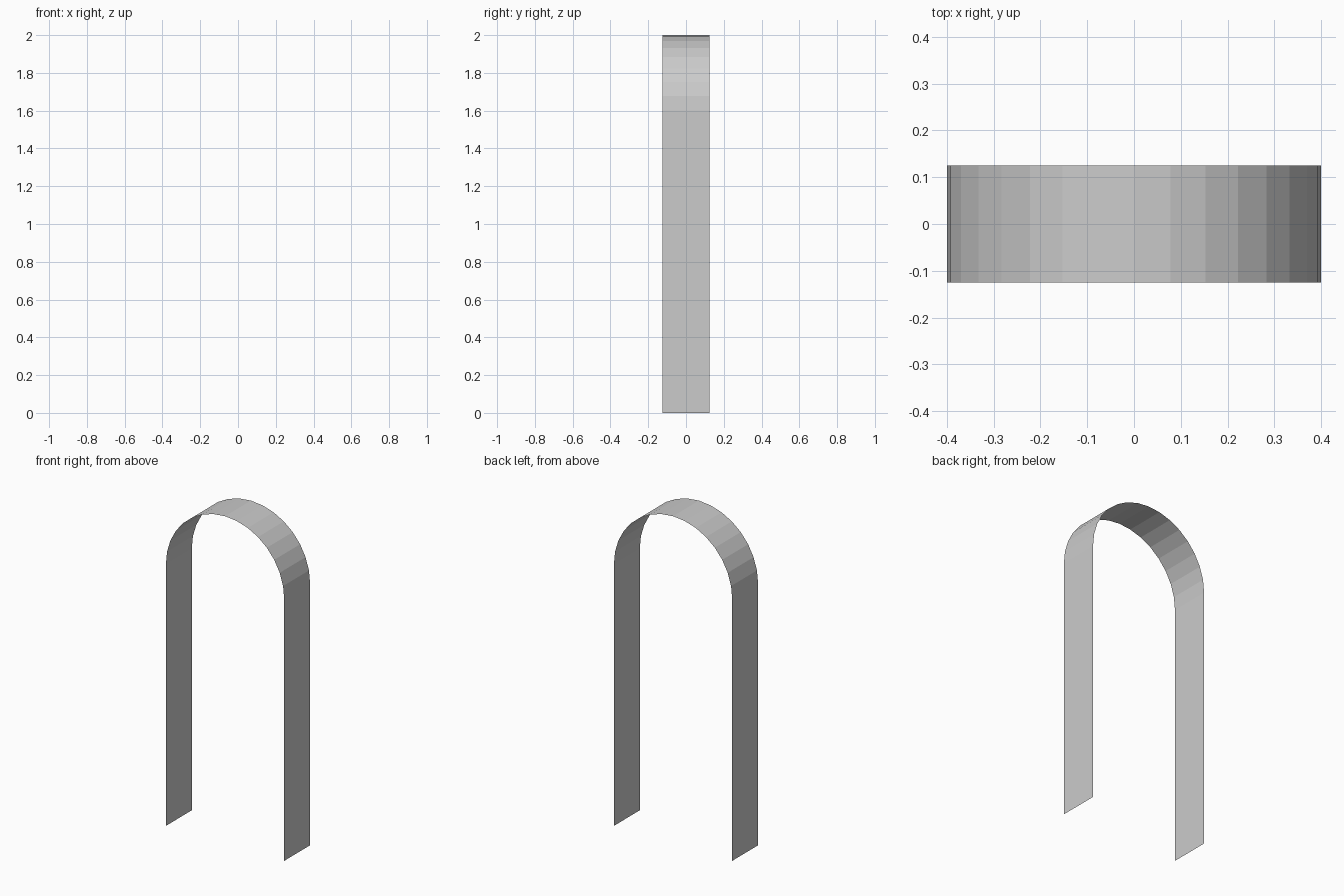
import bpy, bmesh, math

if "Cube" in bpy.data.objects:
    bpy.data.objects.remove(bpy.data.objects["Cube"])

RADIUS, SPRING, HALF_DEPTH, SEGMENTS = 0.4, 1.6, 0.125, 16

# Profile: left leg foot, semicircular head, right leg foot
profile = [(-RADIUS, 0.0)]
for i in range(SEGMENTS + 1):
    a = math.pi * (1 - i / SEGMENTS)
    profile.append((RADIUS * math.cos(a), SPRING + RADIUS * math.sin(a)))
profile.append((RADIUS, 0.0))

# Thin open arch strip: profile extruded from front to back
bm = bmesh.new()
front = [bm.verts.new((x, -HALF_DEPTH, z)) for x, z in profile]
back = [bm.verts.new((x, HALF_DEPTH, z)) for x, z in profile]
for i in range(len(profile) - 1):
    bm.faces.new((front[i], front[i + 1], back[i + 1], back[i]))
bm.normal_update()

mesh = bpy.data.meshes.new("arch_lining")
bm.to_mesh(mesh)
bm.free()
arch = bpy.data.objects.new("arch_lining", mesh)
bpy.context.collection.objects.link(arch)
